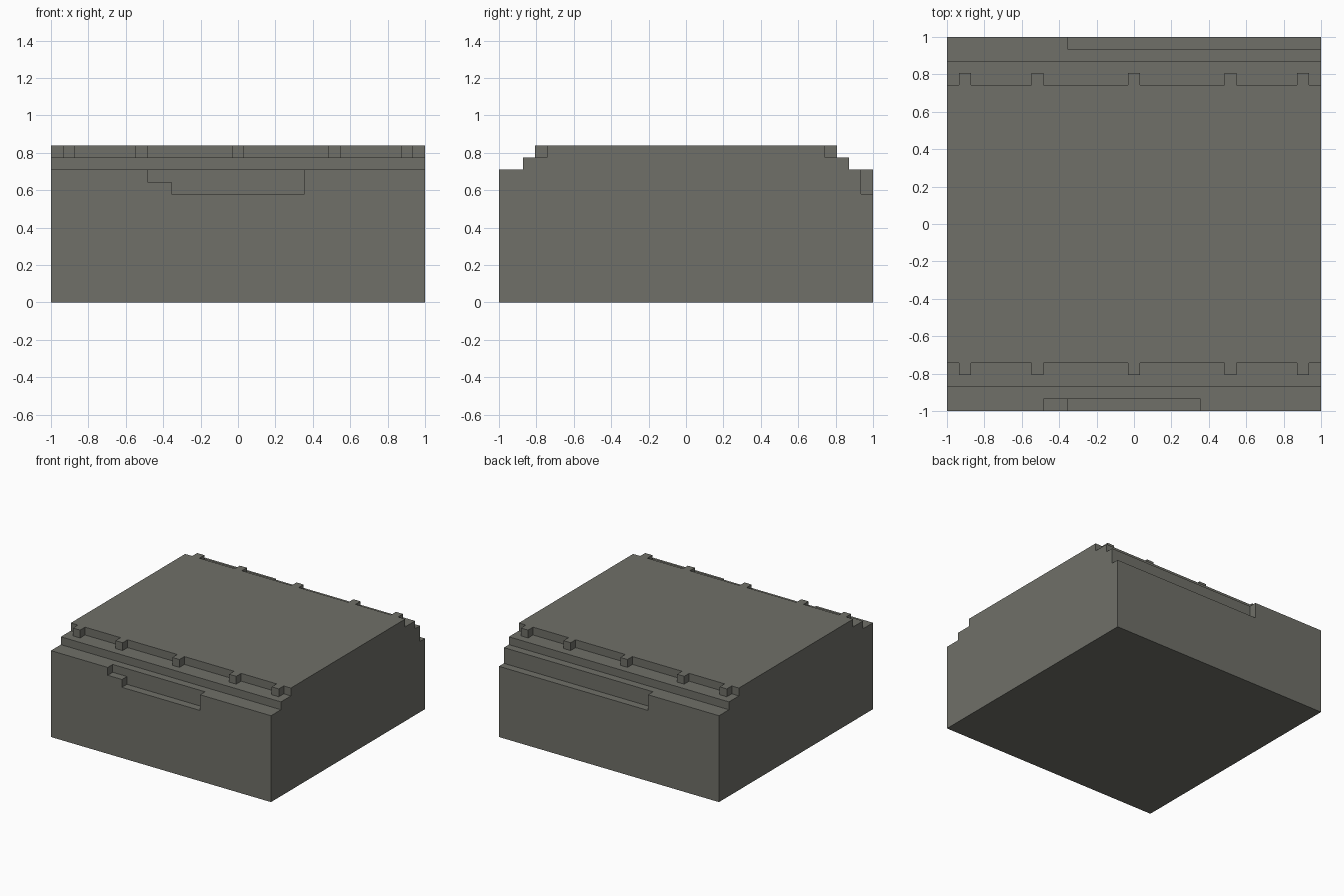
import bpy
import bmesh
from mathutils import Vector

U = 2 / 31  # one block of the stepped design

cube = bpy.data.objects.get("Cube")
if cube:
    bpy.data.objects.remove(cube, do_unlink=True)

stone = bpy.data.materials.new("grey_stone")
stone.use_nodes = True
colour = (0.16, 0.162, 0.14, 1)
stone.diffuse_color = colour
bsdf = stone.node_tree.nodes["Principled BSDF"]
bsdf.inputs["Base Color"].default_value = colour
bsdf.inputs["Roughness"].default_value = 0.9


def new_object(name, bm):
    bmesh.ops.recalc_face_normals(bm, faces=bm.faces)
    mesh = bpy.data.meshes.new(name)
    bm.to_mesh(mesh)
    bm.free()
    mesh.materials.append(stone)
    obj = bpy.data.objects.new(name, mesh)
    bpy.context.collection.objects.link(obj)
    return obj


def cut_box(body, x0, x1, y0, y1, z0, z1):
    """Cut a box, given in blocks from the low corner, out of the body."""
    low = Vector((x0 - 15.5, y0 - 15.5, z0)) * U
    high = Vector((x1 - 15.5, y1 - 15.5, z1)) * U
    bm = bmesh.new()
    bmesh.ops.create_cube(bm, size=1)
    for v in bm.verts:
        v.co = (low + high) / 2 + v.co * (high - low)
    cutter = new_object("cutter", bm)
    cutter.hide_render = True
    mod = body.modifiers.new("cut", "BOOLEAN")
    mod.operation = "DIFFERENCE"
    mod.solver = "EXACT"
    mod.object = cutter
    bpy.context.view_layer.objects.active = body
    bpy.ops.object.modifier_apply(modifier=mod.name)
    bpy.data.objects.remove(cutter, do_unlink=True)


# Stepped body: half profile (y, z) in blocks, mirrored and swept along x
half = [(15.5, 0), (15.5, 11), (13.5, 11), (13.5, 12), (12.5, 12), (12.5, 13)]
profile = half + [(-y, z) for y, z in reversed(half)]
bm = bmesh.new()
end = bm.faces.new([bm.verts.new((-1, y * U, z * U)) for y, z in profile])
swept = bmesh.ops.extrude_face_region(bm, geom=[end], use_keep_orig=True)
moved = [g for g in swept["geom"] if isinstance(g, bmesh.types.BMVert)]
bmesh.ops.translate(bm, verts=moved, vec=(2, 0, 0))
body = new_object("stepped_block", bm)

# Gaps between the posts along the front and back rims
for x0, x1 in [(-1, 1), (2, 7), (8, 15), (16, 23), (24, 29), (30, 32)]:
    cut_box(body, x0, x1, 2.5, 4, 12, 14)
    cut_box(body, x0, x1, 27, 28.5, 12, 14)

# Stepped notch in the front edge
cut_box(body, 10, 21, -1, 1, 9, 11.5)
cut_box(body, 8, 10.5, -1, 1, 10, 11.5)

# Long notch in the back edge, open at the left end
cut_box(body, 10, 32, 30, 32, 9, 11.5)

# Tidy flat faces
bm = bmesh.new()
bm.from_mesh(body.data)
bmesh.ops.remove_doubles(bm, verts=bm.verts, dist=0.0005)
bmesh.ops.dissolve_limit(bm, angle_limit=0.01, verts=bm.verts, edges=bm.edges)
bm.to_mesh(body.data)
bm.free()
